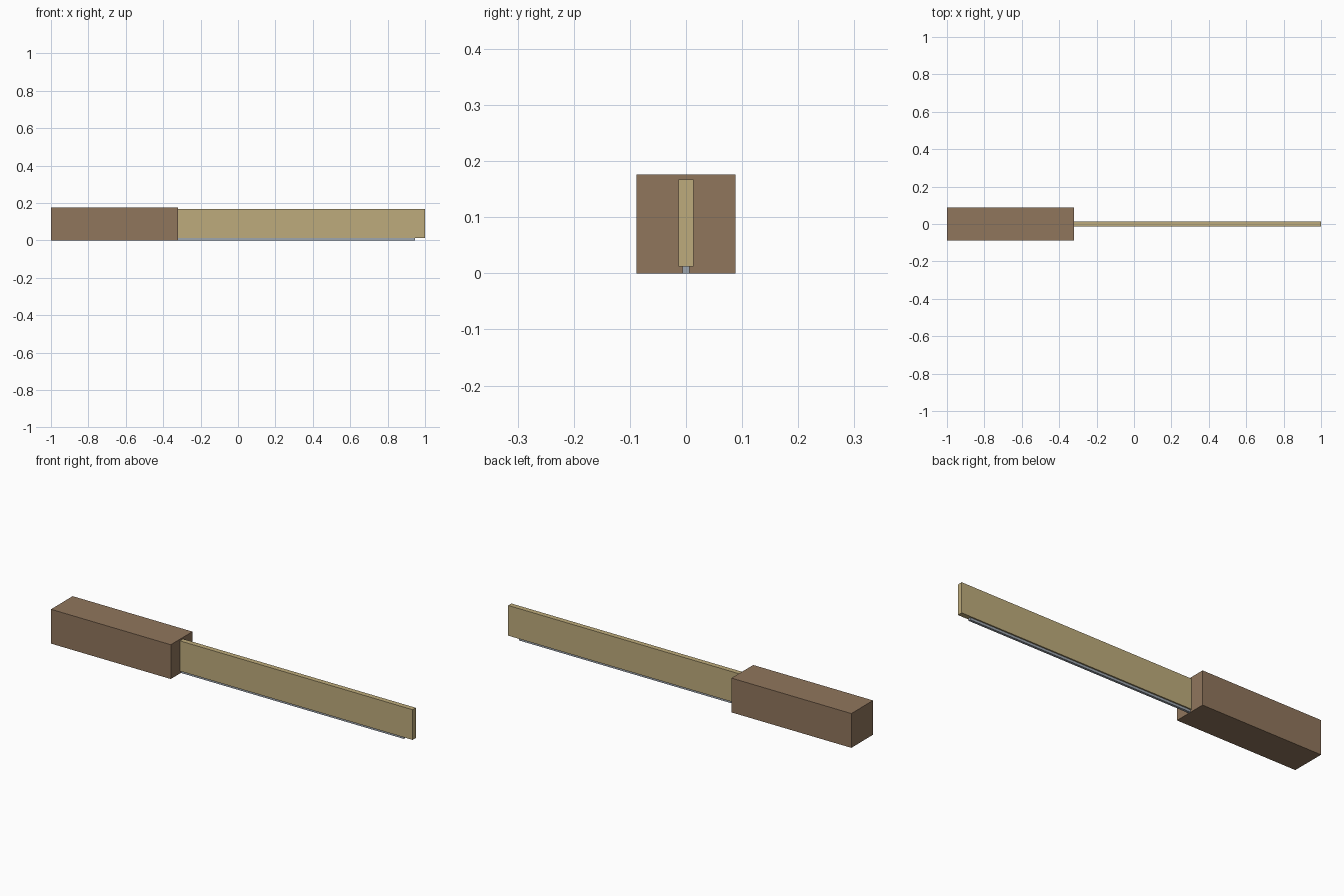
import bpy

cube = bpy.data.objects.get("Cube")
if cube:
    bpy.data.objects.remove(cube, do_unlink=True)


def make_material(name, colour):
    mat = bpy.data.materials.new(name)
    mat.use_nodes = True
    mat.diffuse_color = (*colour, 1)
    bsdf = next(n for n in mat.node_tree.nodes if n.type == 'BSDF_PRINCIPLED')
    bsdf.inputs["Base Color"].default_value = (*colour, 1)
    return mat


def box(name, x, y, z, mat):
    """Box from (low, high) ranges on each axis."""
    ranges = (x, y, z)
    bpy.ops.mesh.primitive_cube_add(size=1)
    obj = bpy.context.object
    obj.name = name
    for v in obj.data.vertices:
        v.co = [lo if c < 0 else hi for c, (lo, hi) in zip(v.co, ranges)]
    obj.data.materials.append(mat)
    return obj


brown = make_material("handle brown", (0.28, 0.18, 0.108))
tan = make_material("blade tan", (0.515, 0.41, 0.2))
grey = make_material("edge grey", (0.34, 0.38, 0.43))

# Square grip
box("handle", (-1, -0.32), (-0.088, 0.088), (0, 0.176), brown)
# Flat blade body
box("blade", (-0.32, 1), (-0.013, 0.013), (0.012, 0.167), tan)
# Narrow strip along the underside of the blade
box("cutting_edge", (-0.32, 0.945), (-0.006, 0.006), (0, 0.012), grey)
